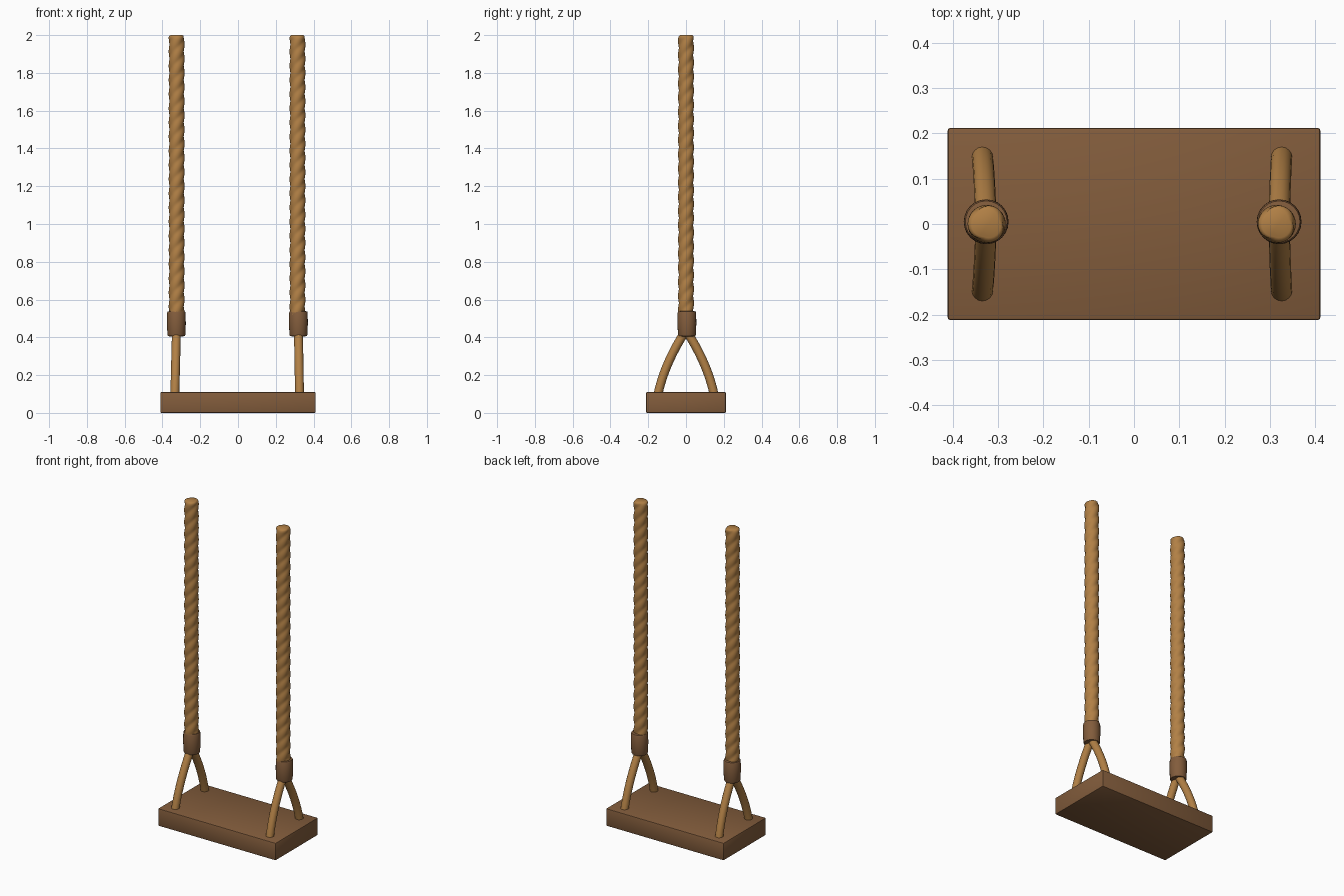
import bpy, bmesh, math
from mathutils import Vector

if "Cube" in bpy.data.objects:
    bpy.data.objects.remove(bpy.data.objects["Cube"])


def material(name, rgb):
    m = bpy.data.materials.new(name)
    m.diffuse_color = (*rgb, 1)
    m.use_nodes = True
    m.node_tree.nodes["Principled BSDF"].inputs["Base Color"].default_value = m.diffuse_color
    return m


WOOD = material("brown wood", (0.225, 0.108, 0.045))
ROPE = material("tan rope", (0.44, 0.215, 0.06))


def finish(name, bm, mat, angle=40):
    bmesh.ops.recalc_face_normals(bm, faces=bm.faces)
    me = bpy.data.meshes.new(name)
    bm.to_mesh(me)
    bm.free()
    me.materials.append(mat)
    ob = bpy.data.objects.new(name, me)
    bpy.context.collection.objects.link(ob)
    bpy.ops.object.select_all(action='DESELECT')
    ob.select_set(True)
    bpy.context.view_layer.objects.active = ob
    bpy.ops.object.shade_smooth_by_angle(angle=math.radians(angle))
    return ob


def loft(name, rings, mat, angle=40):
    """Skin a list of equal-length closed rings and cap both ends."""
    bm = bmesh.new()
    loops = [[bm.verts.new(p) for p in ring] for ring in rings]
    n = len(loops[0])
    for a, b in zip(loops, loops[1:]):
        for i in range(n):
            j = (i + 1) % n
            bm.faces.new((a[i], a[j], b[j], b[i]))
    bm.faces.new(loops[0][::-1])
    bm.faces.new(loops[-1])
    return finish(name, bm, mat, angle)


def twisted_rope(name, x, z0, z1):
    # three strands, right-hand lay; rounded at the top
    n, steps, pitch = 30, 150, 0.225
    zs = [z0 + (z1 - 0.012 - z0) * k / steps for k in range(steps + 1)]
    levels = [(z, 1.0) for z in zs] + [(z1 - 0.004, 0.93), (z1, 0.78)]
    rings = []
    for z, s in levels:
        twist = 2 * math.pi * z / pitch
        ring = []
        for i in range(n):
            a = 2 * math.pi * i / n
            r = s * (0.0365 + 0.0055 * abs(math.cos(1.5 * (a - twist))))
            ring.append((x + r * math.cos(a), r * math.sin(a), z))
        rings.append(ring)
    loft(name, rings, ROPE, 60)


def collar(name, x, y):
    n = 24
    profile = [(0.034, 0.405), (0.045, 0.407), (0.048, 0.415), (0.0495, 0.47),
               (0.049, 0.53), (0.046, 0.537), (0.036, 0.539)]
    rings = [[(x + r * math.cos(2 * math.pi * i / n),
               y + r * math.sin(2 * math.pi * i / n), z) for i in range(n)]
             for r, z in profile]
    loft(name, rings, WOOD, 50)


def leg(name, x_top, x_bottom, side):
    # bowed rope from under the collar down into the seat
    p0 = Vector((x_top, side * 0.005, 0.43))
    p1 = Vector(((x_top + x_bottom) / 2, side * 0.12, 0.25))
    p2 = Vector((x_bottom, side * 0.152, 0.08))
    n, steps, r = 16, 14, 0.0235
    rings = []
    for k in range(steps + 1):
        t = k / steps
        c = p0 * (1 - t) ** 2 + p1 * 2 * t * (1 - t) + p2 * t * t
        d = ((p1 - p0) * (1 - t) + (p2 - p1) * t).normalized()
        u = Vector((1, 0, 0))
        u = (u - d * u.dot(d)).normalized()
        v = d.cross(u)
        rings.append([c + r * (math.cos(2 * math.pi * i / n) * u +
                               math.sin(2 * math.pi * i / n) * v)
                      for i in range(n)])
    loft(name, rings, ROPE, 50)


# seat board
bm = bmesh.new()
bmesh.ops.create_cube(bm, size=1)
for v in bm.verts:
    v.co = Vector((v.co.x * 0.822, v.co.y * 0.424, (v.co.z + 0.5) * 0.11))
bmesh.ops.bevel(bm, geom=bm.edges[:], offset=0.006, segments=2,
                profile=0.5, affect='EDGES')
finish("seat", bm, WOOD, 40)

# hanging ropes, collars and split legs on both sides
for side, rope_x, collar_x, leg_x in (("left", -0.325, -0.326, -0.335),
                                      ("right", 0.315, 0.32, 0.326)):
    twisted_rope(side + "_rope", rope_x, 0.52, 2.0)
    collar(side + "_collar", collar_x, 0.005)
    leg(side + "_front_leg", collar_x, leg_x, -1)
    leg(side + "_back_leg", collar_x, leg_x, 1)
